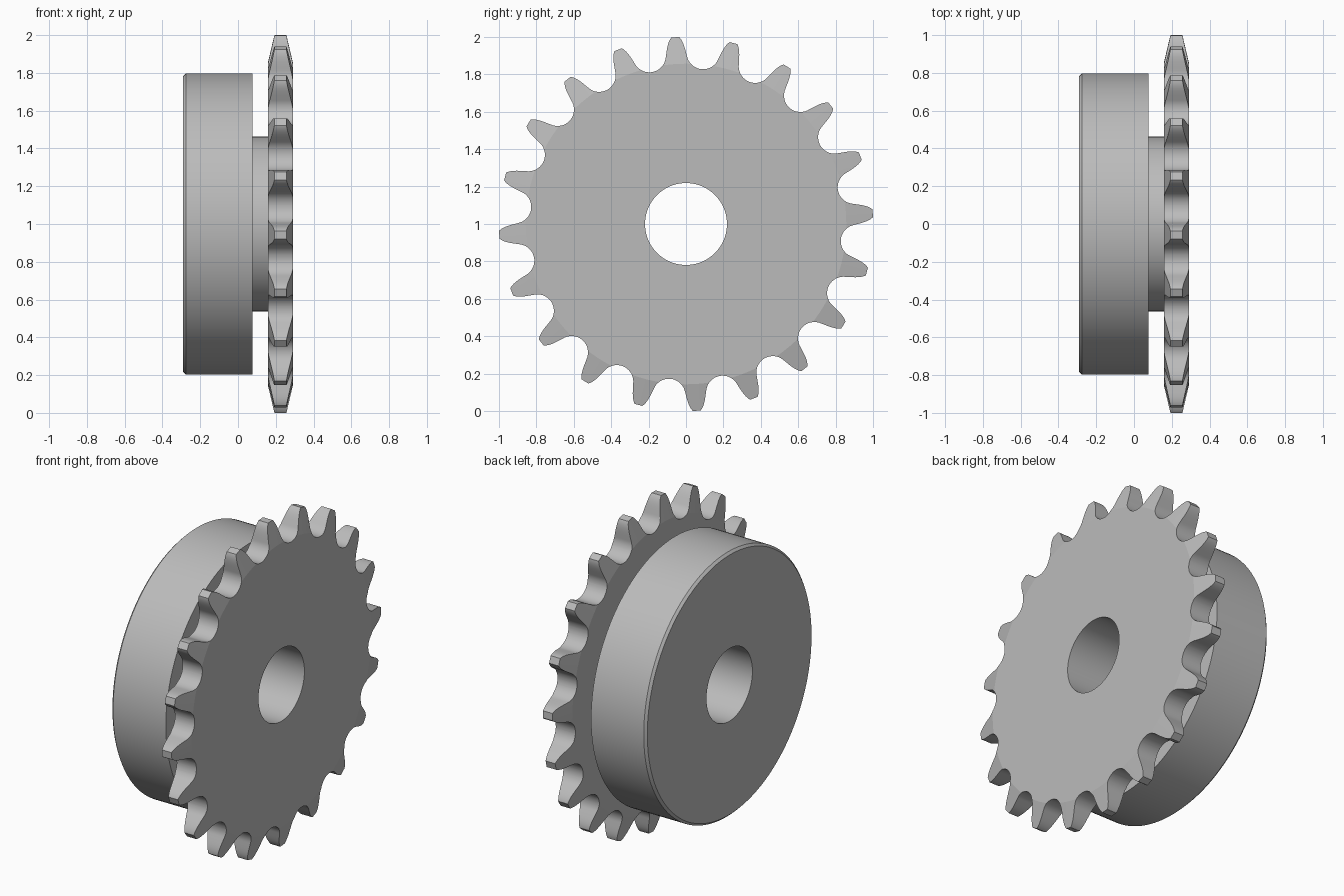
import bpy, bmesh
from math import sin, cos, radians, pi
from mathutils import Vector, Matrix
from mathutils.geometry import interpolate_bezier

TEETH = 20
PHASE = radians(3.3)
HALF_PITCH = pi / TEETH
PITCH_R, SEAT_R = 0.92, 0.088
BORE_R = 0.219
CENTRE = Vector((0, 0, 1))

cube = bpy.data.objects.get("Cube")
if cube:
    bpy.data.objects.remove(cube, do_unlink=True)

steel = bpy.data.materials.new("steel grey")
steel.use_nodes = True
GREY = (0.50, 0.50, 0.50, 1)
steel.diffuse_color = GREY
steel.node_tree.nodes["Principled BSDF"].inputs["Base Color"].default_value = GREY


def make_object(name, bm):
    bmesh.ops.recalc_face_normals(bm, faces=bm.faces)
    mesh = bpy.data.meshes.new(name)
    bm.to_mesh(mesh)
    bm.free()
    mesh.materials.append(steel)
    obj = bpy.data.objects.new(name, mesh)
    bpy.context.collection.objects.link(obj)
    return obj


def turned(name, profile, steps=160):
    """Spin a closed (x, radius) profile about the x axis."""
    bm = bmesh.new()
    verts = [bm.verts.new((x, r, 1)) for x, r in profile]
    edges = [bm.edges.new((v, verts[i - 1])) for i, v in enumerate(verts)]
    bmesh.ops.spin(bm, geom=verts + edges, cent=CENTRE, axis=(1, 0, 0),
                   angle=2 * pi, steps=steps, use_duplicate=False)
    bmesh.ops.remove_doubles(bm, verts=bm.verts, dist=1e-4)
    return make_object(name, bm)


def half_tooth():
    """Valley bottom to tip, as (radial, sideways) about the tooth axis."""
    turn = Matrix.Rotation(HALF_PITCH, 2)
    seat = []
    for i in range(15):
        a = radians(72) * i / 14
        seat.append(turn @ Vector((PITCH_R - SEAT_R * cos(a), -SEAT_R * sin(a))))
    # Flank leaves the roller seat tangentially and rounds over at the tip
    start, tip = seat[-1], Vector((1.0, 0.021))
    along = (seat[-1] - seat[-2]).normalized()
    flank = interpolate_bezier(start, start + along * 0.045,
                               tip + Vector((-0.025, 0.022)), tip, 14)
    return seat + [Vector(p[:2]) for p in flank[1:]]


def toothed_prism(name, half_length):
    half = half_tooth()
    tooth = half + [Vector((p.x, -p.y)) for p in reversed(half)][:-1]
    bm = bmesh.new()
    ring = []
    for k in range(TEETH):
        turn = Matrix.Rotation(PHASE - 2 * HALF_PITCH * k, 2)
        for p in tooth:
            q = turn @ p
            ring.append(bm.verts.new((-half_length, q.x, 1 + q.y)))
    face = bm.faces.new(ring)
    out = bmesh.ops.extrude_face_region(bm, geom=[face], use_keep_orig=True)
    moved = [g for g in out["geom"] if isinstance(g, bmesh.types.BMVert)]
    bmesh.ops.translate(bm, verts=moved, vec=(2 * half_length, 0, 0))
    return make_object(name, bm)


# Hub, neck and bevelled plate turned as one solid, bored through
sprocket = turned("sprocket_with_hub", [
    (-0.29, BORE_R), (-0.29, 0.783), (-0.276, 0.797), (0.076, 0.797),
    (0.076, 0.463), (0.159, 0.463), (0.159, 0.857), (0.195, 1.01),
    (0.254, 1.01), (0.29, 0.857), (0.29, BORE_R)])

# Teeth cut by keeping only what lies inside the toothed outline
cutter = toothed_prism("tooth_cutter", 0.5)
cutter.hide_render = True
cut = sprocket.modifiers.new("teeth", 'BOOLEAN')
cut.operation = 'INTERSECT'
cut.solver = 'EXACT'
cut.object = cutter

bpy.ops.object.select_all(action='DESELECT')
sprocket.select_set(True)
bpy.context.view_layer.objects.active = sprocket
bpy.ops.object.modifier_apply(modifier=cut.name)
bpy.data.objects.remove(cutter, do_unlink=True)
bpy.ops.object.shade_smooth_by_angle(angle=radians(11))
